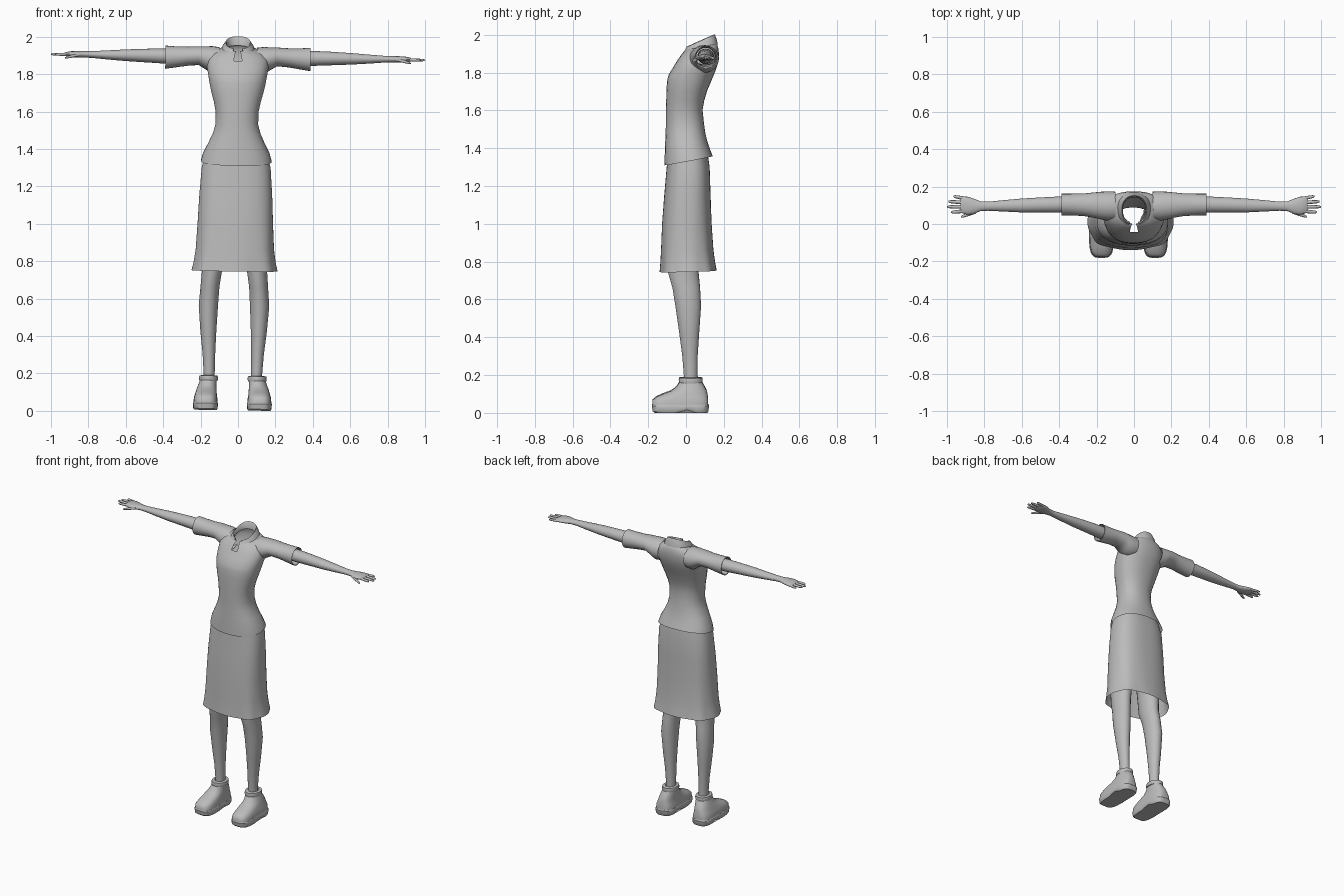
import bpy, bmesh, math

TILT = 0.016  # the whole figure leans slightly sideways
mat = bpy.data.materials.new("plain grey")
mat.diffuse_color = (0.5, 0.5, 0.5, 1)


def spow(v, e):
    return math.copysign(abs(v) ** e, v)


def ring_z(zf, zb, xc, hx, y0, y1, p=2.3, n=32, wave=0.0):
    """Horizontal ring; zf and zb are heights at its front and back."""
    pts = []
    for i in range(n):
        a = 2 * math.pi * (i + 0.5) / n - math.pi / 2
        c, s = spow(math.cos(a), 2 / p), spow(math.sin(a), 2 / p)
        w = 1 + wave * math.cos(8 * a)
        pts.append((xc + hx * c * w, (y0 + y1) / 2 + (y1 - y0) / 2 * s * w,
                    zf + (zb - zf) * (s + 1) / 2))
    return pts


def ring_x(x, yc, hy, zc, hz, n=16):
    """Upright ring for parts running along x."""
    return [(x, yc + hy * math.cos(2 * math.pi * i / n),
             zc + hz * math.sin(2 * math.pi * i / n)) for i in range(n)]


def loft(name, rings, side=1, cap0=False, cap1=False, skip=(), angle=50):
    bm = bmesh.new()
    vs = [[bm.verts.new((side * x, y, z)) for x, y, z in r] for r in rings]
    n = len(vs[0])
    for k in range(len(vs) - 1):
        for i in range(n):
            if (k, i) not in skip:
                j = (i + 1) % n
                bm.faces.new((vs[k][i], vs[k][j], vs[k + 1][j], vs[k + 1][i]))
    if cap0:
        bm.faces.new(vs[0][::-1])
    if cap1:
        bm.faces.new(vs[-1])
    bmesh.ops.recalc_face_normals(bm, faces=bm.faces)
    me = bpy.data.meshes.new(name)
    bm.to_mesh(me)
    bm.free()
    me.materials.append(mat)
    ob = bpy.data.objects.new(name, me)
    bpy.context.collection.objects.link(ob)
    ob.rotation_euler = (0, TILT, 0)
    ob.location = (-1.9 * math.sin(TILT), 0, 0.003)
    bpy.ops.object.select_all(action='DESELECT')
    ob.select_set(True)
    bpy.context.view_layer.objects.active = ob
    bpy.ops.object.shade_smooth_by_angle(angle=math.radians(angle))
    return ob


# Shirt body, open at neck and hem, with a short slit at the front
shirt = [(1.307, 1.355, .190, -.115, .142), (1.36, 1.39, .178, -.113, .128),
         (1.42, 1.43, .153, -.111, .114), (1.48, 1.48, .128, -.108, .102),
         (1.53, 1.53, .114, -.107, .095), (1.60, 1.60, .116, -.107, .088),
         (1.65, 1.65, .126, -.105, .097), (1.70, 1.70, .140, -.104, .112),
         (1.75, 1.75, .151, -.101, .133), (1.785, 1.79, .157, -.093, .150),
         (1.825, 1.84, .165, -.068, .168), (1.868, 1.895, .163, -.042, .175),
         (1.898, 1.928, .138, -.020, .171), (1.916, 1.95, .092, -.006, .163),
         (1.92, 1.955, .074, .002, .155)]
loft("shirt_body", [ring_z(a, b, 0, *r) for a, b, *r in shirt],
     skip={(k, 31) for k in (11, 12, 13)})

# Folded collar, open at the front
collar = [(1.895, 1.945, .093, -.018, .168), (1.912, 1.972, .084, -.010, .163),
          (1.932, 2.0, .066, .000, .152), (1.928, 1.994, .061, .006, .146),
          (1.91, 1.95, .060, .008, .142)]
loft("collar", [ring_z(a, b, 0, *r) for a, b, *r in collar],
     skip={(k, i) for k in range(4) for i in (30, 31, 0)})

# Skirt with soft folds at the hem
skirt = [(.742, .75, .226, -.137, .160, .02), (.79, .79, .217, -.134, .153, .014),
         (.86, .86, .208, -.131, .144, .008), (1.0, 1.0, .201, -.126, .135, .004),
         (1.15, 1.15, .195, -.115, .130, 0), (1.30, 1.30, .184, -.102, .125, 0),
         (1.36, 1.38, .165, -.098, .112, 0)]
loft("skirt", [ring_z(a, b, 0, hx, y0, y1, 2.6, 64, w)
               for a, b, hx, y0, y1, w in skirt])

leg = [(.14, .127, .030, -.010, .060), (.20, .127, .030, -.012, .060),
       (.30, .130, .034, -.020, .062), (.42, .135, .043, -.036, .070),
       (.56, .137, .052, -.056, .080), (.66, .130, .051, -.072, .075),
       (.74, .121, .054, -.095, .067), (.95, .112, .068, -.100, .080)]
shoe = [(.040, .144, .064, -.178, .118, 3.6), (.065, .144, .063, -.178, .118, 3.4),
        (.082, .143, .059, -.160, .116, 3.0), (.098, .141, .056, -.125, .114, 2.6),
        (.115, .139, .053, -.080, .110, 2.3), (.135, .135, .049, -.052, .100, 2.2),
        (.160, .131, .045, -.036, .086, 2.1)]
cuff = [(.152, .040, -.025, .076), (.156, .049, -.036, .086), (.170, .052, -.039, .089),
        (.183, .049, -.036, .086), (.186, .032, -.014, .064)]
sleeve = [(.10, .095, .078, 1.872, .068), (.14, .096, .078, 1.872, .073),
          (.17, .098, .075, 1.881, .062), (.21, .101, .068, 1.893, .050),
          (.27, .103, .060, 1.889, .051), (.34, .104, .058, 1.884, .057),
          (.388, .104, .058, 1.882, .062), (.386, .104, .053, 1.882, .057),
          (.34, .104, .050, 1.884, .050)]
arm = [(.30, .104, .044, 1.888, .040), (.40, .104, .043, 1.888, .040),
       (.50, .102, .040, 1.889, .036), (.60, .099, .037, 1.889, .031),
       (.70, .097, .030, 1.889, .024), (.78, .095, .024, 1.890, .018),
       (.82, .095, .026, 1.890, .017), (.86, .095, .042, 1.890, .017),
       (.89, .098, .048, 1.890, .016), (.92, .102, .044, 1.890, .011),
       (.928, .103, .036, 1.890, .006)]
# Finger root x, root y, tip x, tip y, tip height
fingers = [(.905, .069, .978, .063, 1.887), (.91, .092, 1.0, .092, 1.888),
           (.91, .115, .993, .120, 1.888), (.90, .136, .965, .148, 1.888),
           (.845, .066, .925, .038, 1.870)]

for side, tag in ((1, "right"), (-1, "left")):
    loft(tag + "_leg", [ring_z(z, z, xc, hx, y0, y1, 2, 24)
                        for z, xc, hx, y0, y1 in leg], side)
    loft(tag + "_shoe", [ring_z(z, z, *r) for z, *r in shoe], side, cap0=True)
    loft(tag + "_ankle_cuff", [ring_z(z, z, .130, hx, y0, y1, 2, 24)
                               for z, hx, y0, y1 in cuff], side)
    # Sole with a raised arch in front of the heel
    sole = [ring_z(z, z, .144, h, y0, y1, 3.8, 48) for z, h, y0, y1 in
            ((0, .060, -.166, .114), (.008, .065, -.176, .119),
             (.036, .067, -.181, .122), (.042, .064, -.178, .118))]
    for k in (0, 1):
        sole[k] = [(x, y, z + .016 * max(0, 1 - abs(y - .01) / .045))
                   for x, y, z in sole[k]]
    loft(tag + "_sole", sole, side, True, True, angle=35)
    loft(tag + "_sleeve", [ring_x(*r, n=24) for r in sleeve], side)
    loft(tag + "_arm", [ring_x(*r, n=20) for r in arm], side, cap1=True)
    for i, (x0, ya, x1, yb, zt) in enumerate(fingers):
        rings = []
        for t, r in ((0, .010), (.5, .0095), (.85, .008), (.97, .005), (1, .002)):
            rings.append(ring_x(x0 + (x1 - x0) * t, ya + (yb - ya) * t, r,
                                1.889 + (zt - 1.889) * t, r * .85, 10))
        loft(f"{tag}_{'thumb' if i == 4 else 'finger_' + str(i + 1)}",
             rings, side, True, True)
